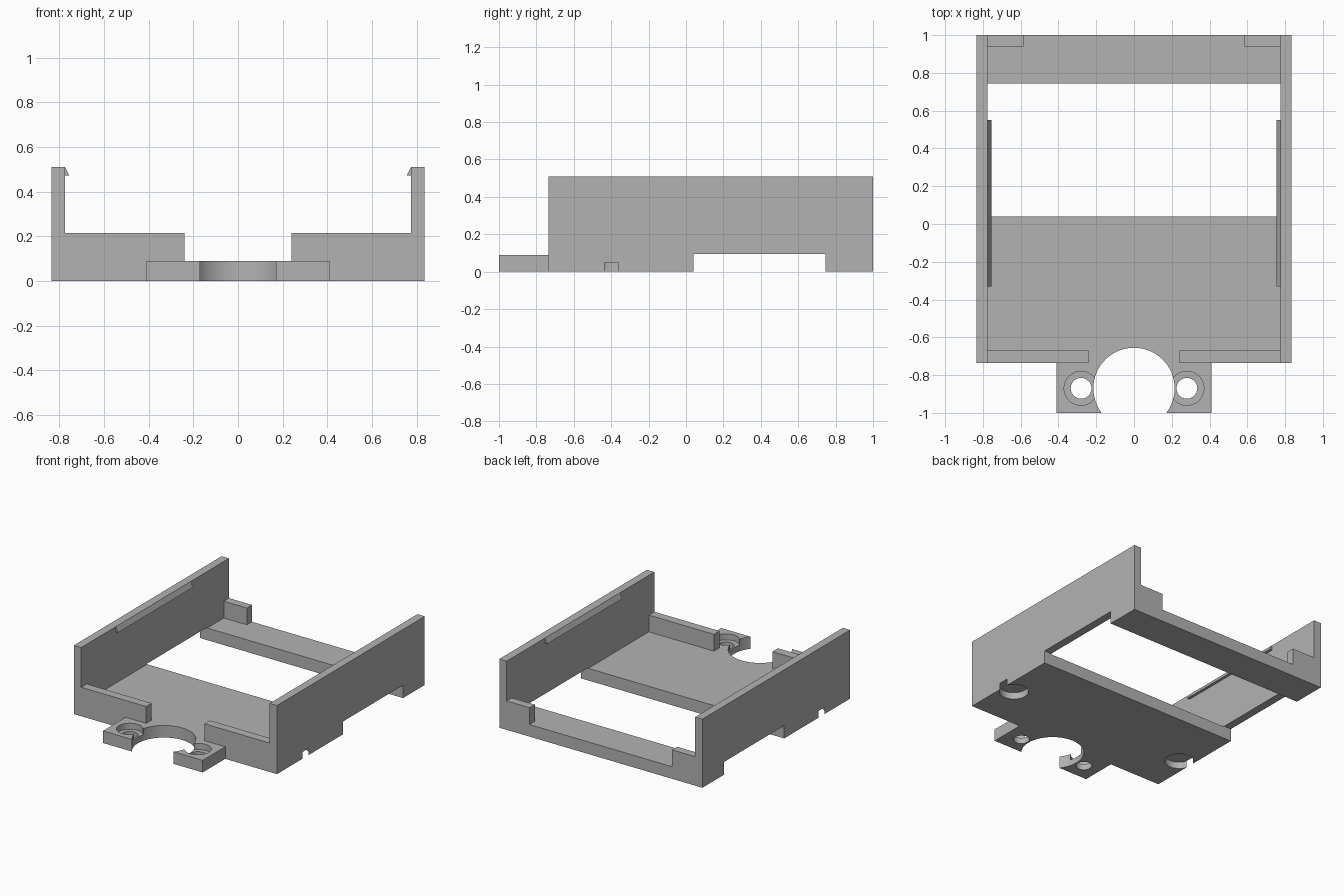
import bpy
import bmesh
from mathutils import Matrix, Vector

cube = bpy.data.objects.get("Cube")
if cube:
    bpy.data.objects.remove(cube, do_unlink=True)

grey = bpy.data.materials.new("plain grey")
grey.use_nodes = True
grey.diffuse_color = (0.45, 0.45, 0.45, 1)
grey.node_tree.nodes["Principled BSDF"].inputs["Base Color"].default_value = grey.diffuse_color

# Main dimensions
OUT, IN = 0.835, 0.775       # outer and inner half width
FRONT, BACK, TAB = -0.735, 1.0, -1.0
FLOOR, LIP, TOP = 0.09, 0.215, 0.51
EYE = -0.87                  # y of the tab holes


def finish(name, bm):
    bmesh.ops.recalc_face_normals(bm, faces=bm.faces)
    mesh = bpy.data.meshes.new(name)
    bm.to_mesh(mesh)
    bm.free()
    mesh.materials.append(grey)
    obj = bpy.data.objects.new(name, mesh)
    bpy.context.collection.objects.link(obj)
    return obj


def prism(name, outline, offset):
    """Extrude a closed outline of 3D points along an offset."""
    bm = bmesh.new()
    face = bm.faces.new([bm.verts.new(p) for p in outline])
    ext = bmesh.ops.extrude_face_region(bm, geom=[face])["geom"]
    moved = [v for v in ext if isinstance(v, bmesh.types.BMVert)]
    bmesh.ops.translate(bm, verts=moved, vec=Vector(offset))
    return finish(name, bm)


def box(name, x, y, z):
    corners = [(x[0], y[0]), (x[1], y[0]), (x[1], y[1]), (x[0], y[1])]
    return prism(name, [(a, b, z[0]) for a, b in corners], (0, 0, z[1] - z[0]))


def drill(targets, x, y, radius, z0, z1):
    """Cut a round vertical hole out of each target."""
    bm = bmesh.new()
    bmesh.ops.create_cone(bm, cap_ends=True, segments=64, radius1=radius, radius2=radius,
                          depth=z1 - z0, matrix=Matrix.Translation((x, y, (z0 + z1) / 2)))
    cutter = finish("hole_cutter", bm)
    cutter.hide_render = True
    for target in targets:
        mod = target.modifiers.new("hole", 'BOOLEAN')
        mod.operation, mod.solver, mod.object = 'DIFFERENCE', 'EXACT', cutter
        bpy.context.view_layer.objects.active = target
        bpy.ops.object.modifier_apply(modifier=mod.name)
    bpy.data.objects.remove(cutter, do_unlink=True)


# Floor plate with the front tab, as one outline
half = [(0.41, TAB), (0.41, FRONT), (IN, FRONT), (IN, 0.04)]
outline = half + [(-x, y) for x, y in reversed(half)]
floor = prism("floor_plate", [(x, y, 0) for x, y in outline], (0, 0, FLOOR))
drill([floor], 0, EYE, 0.215, -0.1, 0.2)

# Crossbar at the back
box("back_crossbar", (-IN, IN), (0.745, BACK), (0, FLOOR))

wall_profile = [(FRONT, 0), (0.04, 0), (0.04, 0.095), (0.745, 0.095),
                (0.745, 0), (BACK, 0), (BACK, TOP), (FRONT, TOP)]

for side, s in (("left", 1), ("right", -1)):
    # Side wall, notched underneath
    wall = prism(side + "_side_wall", [(s * IN, y, z) for y, z in wall_profile],
                 (s * (OUT - IN), 0, 0))
    # Snap ridge along the top of the wall
    ridge = [(IN, TOP), (IN, 0.472), (0.755, 0.472)]
    prism(side + "_snap_ridge", [(s * x, -0.33, z) for x, z in ridge], (0, 0.88, 0))
    # Low front lip and back corner stop
    box(side + "_front_lip", (s * 0.24, s * IN), (FRONT, -0.67), (FLOOR, LIP))
    box(side + "_back_stop", (s * 0.585, s * IN), (0.94, BACK), (FLOOR, LIP))
    # Countersunk screw hole in the tab
    drill([floor], s * 0.28, EYE, 0.055, -0.1, 0.2)
    drill([floor], s * 0.28, EYE, 0.09, 0.045, 0.2)
    # Round pocket underneath that breaks out through the wall
    drill([floor, wall], s * 0.742, -0.4, 0.1, -0.1, 0.05)
    for obj in (floor, wall):
        bpy.ops.object.select_all(action='DESELECT')
        obj.select_set(True)
        bpy.context.view_layer.objects.active = obj
        bpy.ops.object.shade_smooth_by_angle()
